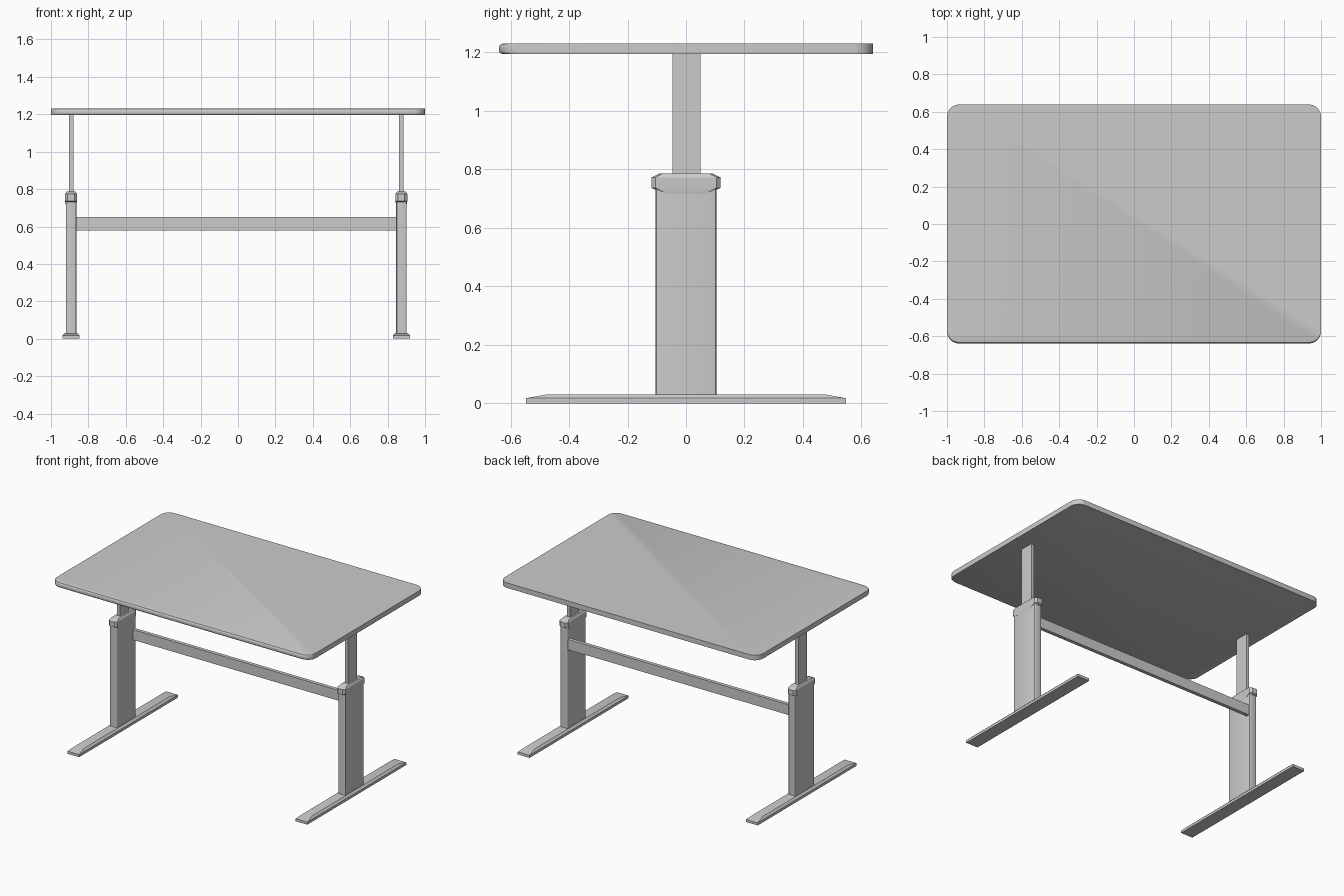
import bpy, bmesh, math

cube = bpy.data.objects.get("Cube")
if cube:
    bpy.data.objects.remove(cube, do_unlink=True)

GREY = (0.6, 0.6, 0.6, 1)
grey = bpy.data.materials.new("plain grey")
grey.use_nodes = True
grey.diffuse_color = GREY
grey.node_tree.nodes["Principled BSDF"].inputs["Base Color"].default_value = GREY


def finish(name, bm):
    """Turn a bmesh into a named grey object with sharp edges kept."""
    bmesh.ops.recalc_face_normals(bm, faces=bm.faces)
    mesh = bpy.data.meshes.new(name)
    bm.to_mesh(mesh)
    bm.free()
    obj = bpy.data.objects.new(name, mesh)
    bpy.context.collection.objects.link(obj)
    mesh.materials.append(grey)
    bpy.ops.object.select_all(action='DESELECT')
    obj.select_set(True)
    bpy.context.view_layer.objects.active = obj
    bpy.ops.object.shade_smooth_by_angle(angle=math.radians(30))
    return obj


def rounded_rect(hx, hy, r, steps):
    """Plan outline with rounded corners (steps=1 gives plain chamfers)."""
    pts = []
    for k, (sx, sy) in enumerate([(1, 1), (-1, 1), (-1, -1), (1, -1)]):
        for i in range(steps + 1):
            a = math.pi / 2 * (k + i / steps)
            pts.append((sx * (hx - r) + r * math.cos(a),
                        sy * (hy - r) + r * math.sin(a)))
    return pts


def loft(name, cx, cy, layers):
    """Stack matching outlines given as (z, points) and cap both ends."""
    bm = bmesh.new()
    rings = [[bm.verts.new((cx + x, cy + y, z)) for x, y in pts] for z, pts in layers]
    n = len(rings[0])
    for low, high in zip(rings, rings[1:]):
        for i in range(n):
            j = (i + 1) % n
            bm.faces.new((low[i], low[j], high[j], high[i]))
    bm.faces.new(rings[0][::-1])
    bm.faces.new(rings[-1])
    return finish(name, bm)


def box(name, x, y, z):
    bm = bmesh.new()
    bmesh.ops.create_cube(bm, size=1)
    for v in bm.verts:
        v.co = [lo + (c + 0.5) * (hi - lo) for c, (lo, hi) in zip(v.co, (x, y, z))]
    return finish(name, bm)


def rect(hx, hy):
    return [(hx, hy), (-hx, hy), (-hx, -hy), (hx, -hy)]


# Table top, with rounded corners and a softened front edge
def top_outline(inset):
    return [(x, y + inset * min(1, max(0, (-y - 0.575) / 0.06)))
            for x, y in rounded_rect(1, 0.639, 0.065, 6)]


R = 0.012
steps = [math.pi / 2 * i / 3 for i in range(4)]
layers = [(1.195 + R * (1 - math.sin(a)), top_outline(R * (1 - math.cos(a))))
          for a in reversed(steps)]
layers += [(1.23 - R * (1 - math.sin(a)), top_outline(R * (1 - math.cos(a))))
           for a in steps]
loft("table_top", 0, 0, layers)

# Two legs, set slightly off the middle of the top
OFFSET, SPACING = -0.0095, 0.883
for side, s in (("left", 1), ("right", -1)):
    cx = OFFSET + s * SPACING
    # Flat foot with a sloped upper part
    loft(side + "_foot", cx, 0, [(0, rect(0.046, 0.547)),
                                 (0.018, rect(0.046, 0.547)),
                                 (0.031, rect(0.033, 0.474))])
    # Outer column
    column = rounded_rect(0.028, 0.104, 0.007, 3)
    loft(side + "_column", cx, 0, [(0.03, column), (0.74, column)])
    # Collar around the column's upper end
    wide = rounded_rect(0.032, 0.118, 0.014, 1)
    loft(side + "_collar", cx, 0, [
        (0.716, rounded_rect(0.028, 0.075, 0.010, 1)),
        (0.737, wide), (0.773, wide),
        (0.786, rounded_rect(0.024, 0.09, 0.010, 1))])
    # Sliding inner post
    box(side + "_post", (cx - 0.012, cx + 0.012), (-0.046, 0.05), (0.77, 1.2))

# Cross beam near the back of the columns
inner = SPACING - 0.027
box("cross_beam", (OFFSET - inner, OFFSET + inner), (0.072, 0.097), (0.58, 0.652))
